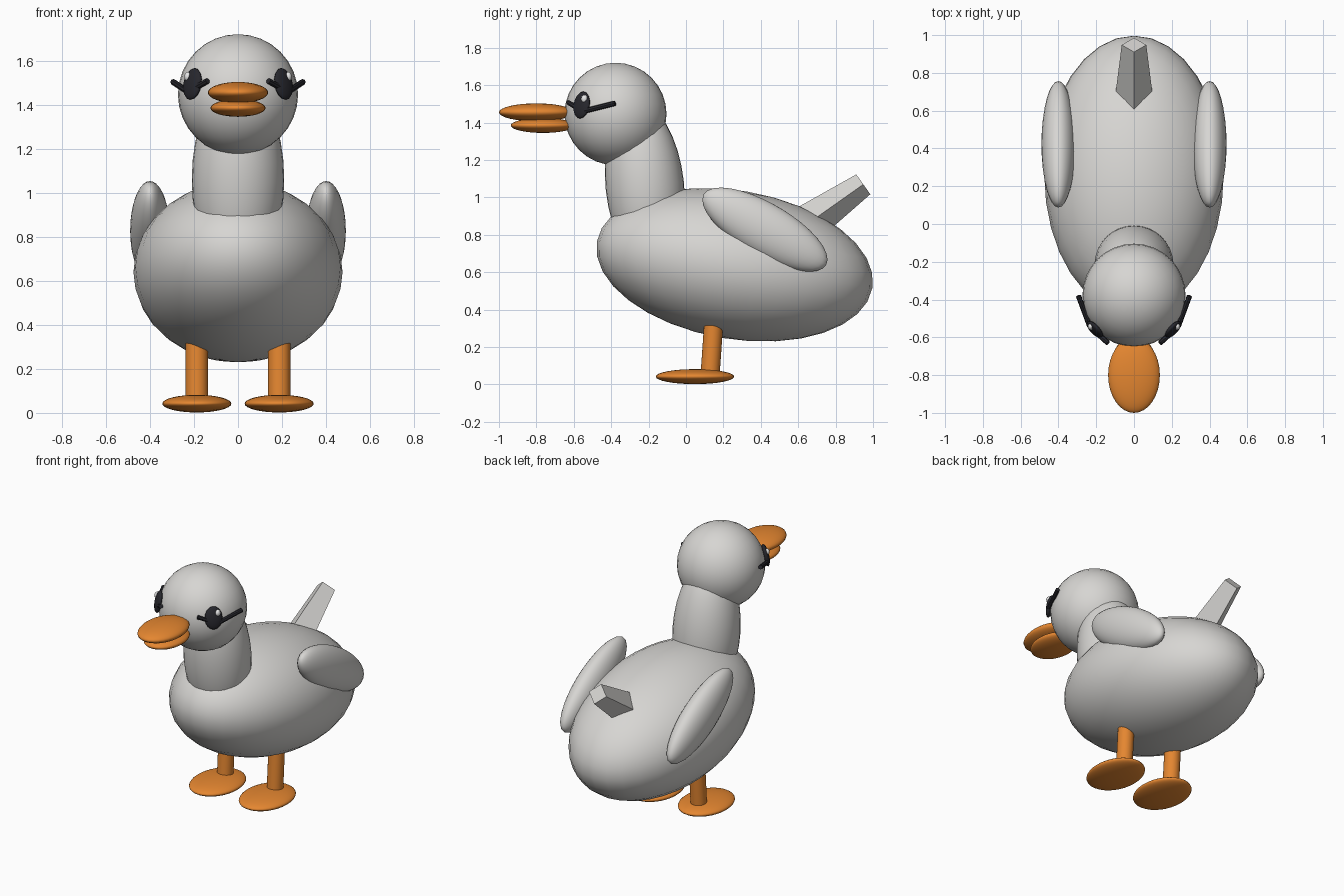
import bpy
import math
from mathutils import Vector

if "Cube" in bpy.data.objects:
    bpy.data.objects.remove(bpy.data.objects["Cube"])


def material(name, rgb):
    m = bpy.data.materials.new(name)
    m.diffuse_color = (*rgb, 1.0)
    m.use_nodes = True
    m.node_tree.nodes["Principled BSDF"].inputs["Base Color"].default_value = m.diffuse_color
    return m


GREY = material("feather_grey", (0.68, 0.67, 0.65))
ORANGE = material("beak_orange", (0.78, 0.24, 0.03))
DARK = material("eye_dark", (0.02, 0.02, 0.026))
WHITE = material("glint_white", (0.85, 0.85, 0.85))


def finish(name, mat, smooth=True):
    ob = bpy.context.object
    ob.name = name
    ob.data.materials.append(mat)
    if smooth:
        bpy.ops.object.shade_smooth_by_angle(angle=math.radians(40))
    return ob


def ellipsoid(name, loc, radii, mat, tilt=0.0, segments=32, rings=16):
    bpy.ops.mesh.primitive_uv_sphere_add(
        segments=segments, ring_count=rings, radius=1, location=loc,
        rotation=(math.radians(tilt), 0, 0))
    bpy.context.object.scale = radii
    return finish(name, mat)


def rod(name, start, end, r1, r2, mat, sides=24, smooth=True):
    a, b = Vector(start), Vector(end)
    bpy.ops.mesh.primitive_cone_add(
        vertices=sides, radius1=r1, radius2=r2, depth=(b - a).length,
        location=(a + b) / 2)
    ob = bpy.context.object
    ob.rotation_mode = 'QUATERNION'
    ob.rotation_quaternion = (b - a).to_track_quat('Z', 'Y')
    return finish(name, mat, smooth)


# Body, neck and head
ellipsoid("body", (0, 0.26, 0.64), (0.475, 0.747, 0.397), GREY, -9.5)
ellipsoid("neck", (0, -0.22, 1.06), (0.21, 0.21, 0.45), GREY, 6)
ellipsoid("head", (0, -0.377, 1.446), (0.273, 0.273, 0.274), GREY)

# Four-sided tapered tail
rod("tail", (0, 0.58, 0.81), (0, 0.948, 1.07), 0.112, 0.065, GREY, 4, False)

# Two-part beak
ellipsoid("upper_beak", (0, -0.80, 1.455), (0.137, 0.20, 0.048), ORANGE)
ellipsoid("lower_beak", (0, -0.765, 1.385), (0.125, 0.172, 0.04), ORANGE)

for s, side in ((-1, "left"), (1, "right")):
    # Wings
    ellipsoid(side + "_wing", (s * 0.40, 0.422, 0.828),
              (0.09, 0.378, 0.141), GREY, -30)

    # Legs and webbed feet
    rod(side + "_leg", (s * 0.187, 0.128, 0.04), (s * 0.187, 0.153, 0.40),
        0.051, 0.051, ORANGE)
    ellipsoid(side + "_foot", (s * 0.187, 0.048, 0.042),
              (0.157, 0.21, 0.04), ORANGE)

    # Eyes lie flat against the head
    eye = ellipsoid(side + "_eye", (s * 0.207, -0.558, 1.494),
                    (0.056, 0.074, 0.022), DARK, segments=16, rings=8)
    eye.rotation_mode = 'QUATERNION'
    eye.rotation_quaternion = Vector((s * 0.72, -0.68, 0.2)).to_track_quat('Z', 'Y')
    ellipsoid(side + "_eye_glint", (s * 0.228, -0.543, 1.527),
              (0.016, 0.018, 0.022), WHITE, segments=16, rings=8)

    # Thin lash bars on both sides of each eye
    rod(side + "_inner_lash", (s * 0.138, -0.63, 1.508),
        (s * 0.21, -0.565, 1.468), 0.014, 0.014, DARK, 8)
    rod(side + "_outer_lash", (s * 0.235, -0.54, 1.463),
        (s * 0.294, -0.38, 1.503), 0.014, 0.014, DARK, 8)
